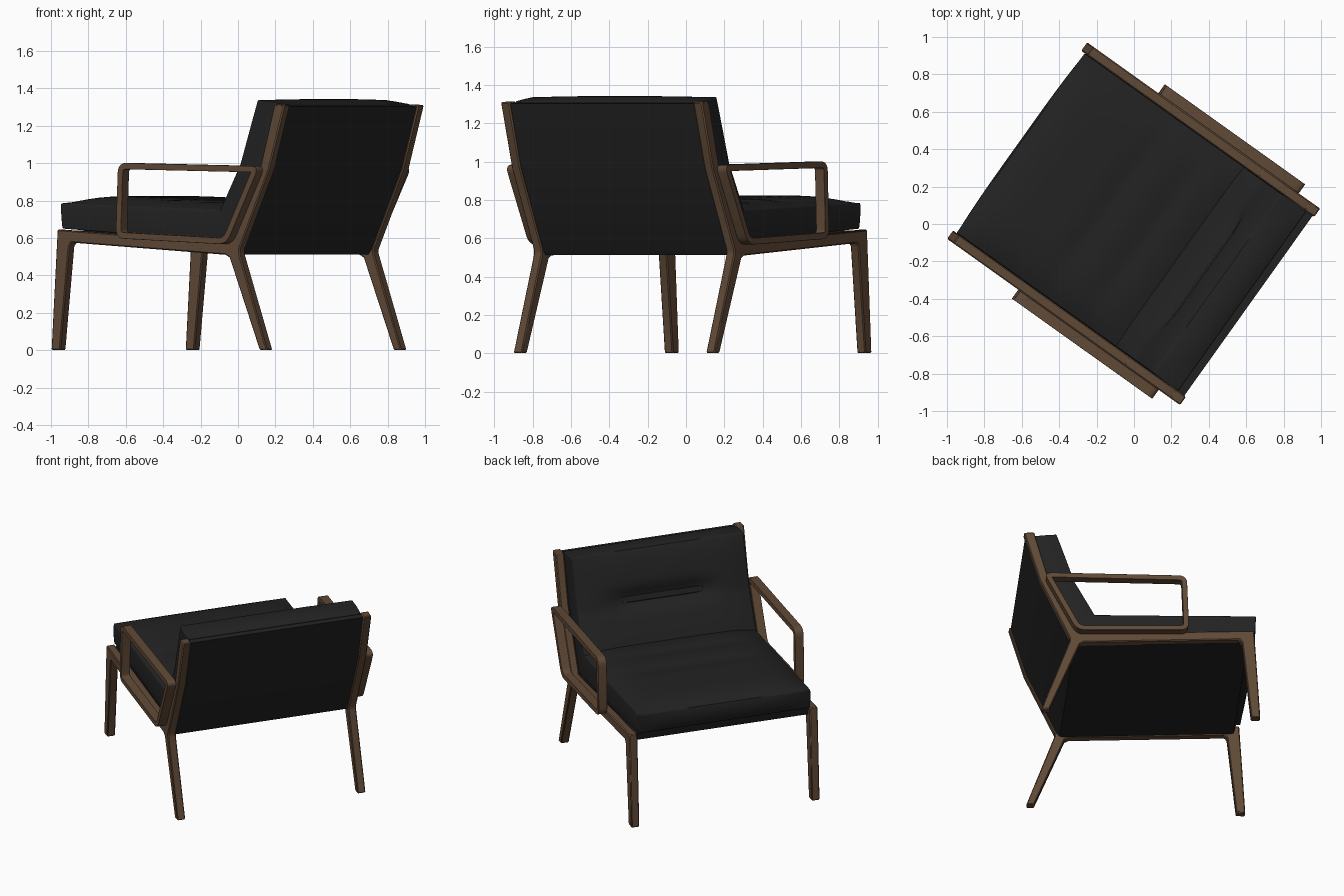
import bpy, bmesh, math
from mathutils import Vector

if "Cube" in bpy.data.objects:
    bpy.data.objects.remove(bpy.data.objects["Cube"])

TURN = math.radians(-35.5)   # the chair stands turned about z


def material(name, rgb):
    m = bpy.data.materials.new(name)
    m.diffuse_color = (*rgb, 1)
    m.use_nodes = True
    m.node_tree.nodes["Principled BSDF"].inputs["Base Color"].default_value = m.diffuse_color
    return m


WOOD = material("walnut wood", (0.118, 0.068, 0.038))
LEATHER = material("black leather", (0.0165, 0.0165, 0.0165))


def finish(bm, name, mat, bevel=0.0, segments=1):
    """Turn a bmesh (x = depth, y = across, z = up) into a finished object."""
    bmesh.ops.recalc_face_normals(bm, faces=bm.faces)
    me = bpy.data.meshes.new(name)
    bm.to_mesh(me)
    bm.free()
    me.materials.append(mat)
    ob = bpy.data.objects.new(name, me)
    bpy.context.collection.objects.link(ob)
    ob.rotation_euler.z = TURN
    if bevel:
        b = ob.modifiers.new("soft edges", 'BEVEL')
        b.width, b.segments = bevel, segments
        b.limit_method, b.angle_limit = 'ANGLE', math.radians(50)
    bpy.ops.object.select_all(action='DESELECT')
    ob.select_set(True)
    bpy.context.view_layer.objects.active = ob
    bpy.ops.object.shade_smooth_by_angle(angle=math.radians(35))
    return ob


def slab(name, outline, y0, y1, mat, bevel=0.0):
    """Side outline (depth, height) extruded across the chair."""
    bm = bmesh.new()
    face = bm.faces.new([bm.verts.new((u, y0, z)) for u, z in outline])
    new = bmesh.ops.extrude_face_region(bm, geom=[face])["geom"]
    bmesh.ops.translate(bm, vec=(0, y1 - y0, 0),
                        verts=[g for g in new if isinstance(g, bmesh.types.BMVert)])
    finish(bm, name, mat, bevel)


def fillet(points, radius, steps=5):
    """Round the corners of a closed 2D loop."""
    out = []
    for i, p in enumerate(points):
        p = Vector(p)
        a = (Vector(points[i - 1]) - p).normalized()
        b = (Vector(points[(i + 1) % len(points)]) - p).normalized()
        s, e = p + a * radius, p + b * radius
        for k in range(steps + 1):
            t = k / steps
            out.append(s * (1 - t) ** 2 + p * 2 * t * (1 - t) + e * t * t)
    return out


def loop_bar(name, points, width, y0, y1, mat):
    """Flat closed bar: rounded outer loop with an inner loop offset inwards."""
    outer = fillet(points, 0.055)
    n = len(outer)
    centre = sum(outer, Vector((0, 0))) / n
    inner = []
    for i, p in enumerate(outer):
        d = (outer[(i + 1) % n] - outer[i - 1]).normalized()
        nrm = Vector((-d.y, d.x))
        if nrm.dot(centre - p) < 0:
            nrm = -nrm
        inner.append(p + nrm * width)
    bm = bmesh.new()
    rings = [[bm.verts.new((p.x, y, p.y)) for p in ring]
             for ring, y in ((outer, y0), (outer, y1), (inner, y1), (inner, y0))]
    for r in range(4):
        a, b = rings[r], rings[(r + 1) % 4]
        for i in range(n):
            j = (i + 1) % n
            bm.faces.new((a[i], a[j], b[j], b[i]))
    finish(bm, name, mat, 0.007, 2)


def along(path, t):
    """Point at fraction t of a path with equal-weight pieces."""
    k = min(int(t * (len(path) - 1)), len(path) - 2)
    f = t * (len(path) - 1) - k
    return Vector(path[k]).lerp(Vector(path[k + 1]), f)


def cushion(name, under, over, half, puff, dent, cuts=25):
    """Stuffed pad between two side paths; dent(t, y) presses the face in."""
    bm = bmesh.new()
    bmesh.ops.create_cube(bm, size=2)
    bmesh.ops.subdivide_edges(bm, edges=bm.edges[:], cuts=cuts, use_grid_fill=True)
    for v in bm.verts:
        a, b, c = v.co
        t, h = (a + 1) / 2, (c + 1) / 2
        lo, hi = along(under, t), along(over, t)
        p = lo.lerp(hi, h)
        up = (hi - lo).normalized()
        swell = puff * (1 - abs(a) ** 6) * (1 - abs(b) ** 6)
        p += up * (swell - dent(t, b * half)) * h ** 2
        # ends and sides bulge slightly
        axis = (Vector(over[-1]) - Vector(over[0])).normalized()
        bulge = 0.014 * (1 - c * c)
        p += axis * bulge * a ** 9 * (1 - b ** 4)
        v.co = (p.x, b * half + bulge * 0.3 * b ** 9, p.y)
    finish(bm, name, LEATHER, 0.022, 3)


# Wooden side frames: front leg, seat rail, rear leg and upright in one outline
frame = [(-.768, 0), (-.709, 0), (-.65, .555), (-.635, .575), (.375, .51), (.402, .495),
         (.60, 0), (.65, 0), (.468, .515), (.468, .54), (.663, .965), (.764, 1.31),
         (.697, 1.315), (.606, .985), (.40, .575), (-.728, .645)]
# Looped armrests fixed outside the frames
arm = [(-.302, .598), (-.287, 1.002), (.64, .984), (.425, .565)]
for side, label in ((-1, "right"), (1, "left")):
    slab(label + "_side_frame", frame, side * .59, side * .645, WOOD, .006)
    loop_bar(label + "_armrest", arm, .034, side * .645, side * .704, WOOD)

# Upholstered shell: seat base and back panel between the frames
shell = [(-.69, .585), (-.64, .582), (.40, .512), (.435, .512), (.457, .54), (.653, .968),
         (.752, 1.303), (.706, 1.307), (.61, .985), (.405, .585), (-.705, .64)]
slab("upholstered_shell", shell, -.591, .591, LEATHER)


def seat_dent(t, y):
    wide = 1 / (1 + (y / .42) ** 6)
    return .014 * wide * (math.exp(-((t - .52) / .05) ** 2) + math.exp(-((t - .75) / .05) ** 2))


def back_dent(t, y):
    wide = 1 / (1 + (y / .33) ** 8)
    return .042 * wide * math.exp(-((t - .56) / .09) ** 2)


# Seat cushion
cushion("seat_cushion", [(-.735, .65), (.42, .575)], [(-.745, .785), (.38, .745)],
        .588, .05, seat_dent)

# Back cushion, bent with the uprights
cushion("back_cushion", [(.42, .60), (.61, .985), (.712, 1.315)],
        [(.27, .69), (.432, .99), (.548, 1.338)], .588, .022, back_dent)

# Stitched lumbar strip set into the back cushion
mid, d, n = Vector((.460, 1.028)), Vector((.316, .949)), Vector((-.949, .316))
strip = [mid + d * s * .022 + n * o for s, o in ((-1, -.02), (1, -.02), (1, .006), (-1, .006))]
slab("lumbar_strip", strip, -.28, .28, LEATHER, .004)
